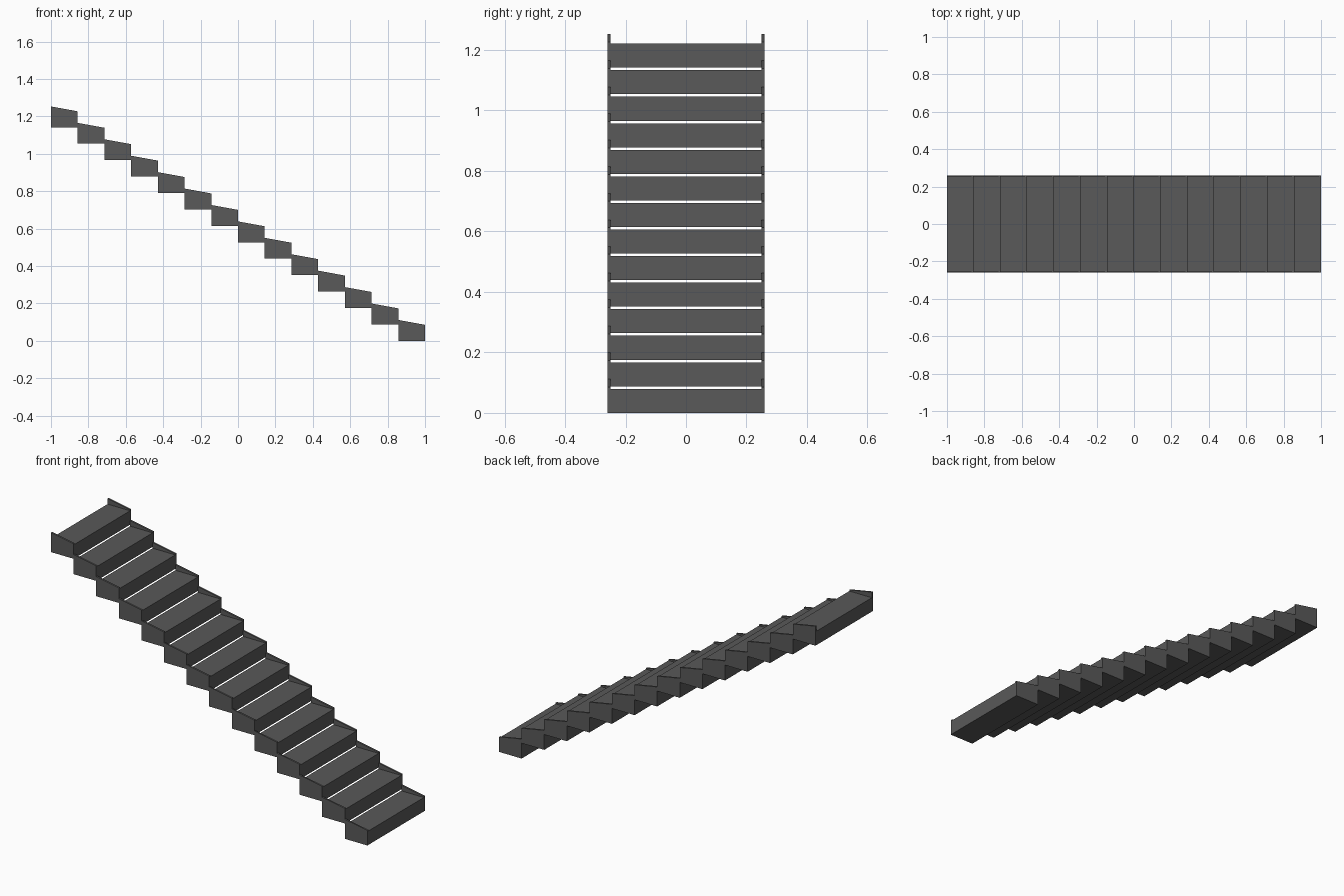
import bpy, bmesh

if "Cube" in bpy.data.objects:
    bpy.data.objects.remove(bpy.data.objects["Cube"])

COUNT = 14
RUN = 2.0 / COUNT
RISE = 0.0878
HALF_W, INNER_W = 0.26, 0.25
TREAD_H, CHEEK_FRONT, CHEEK_BACK = 0.0795, 0.0855, 0.1115


def section(cheek_h):
    """U-shaped cross-section: flat tread between two thin raised cheeks."""
    half = [(HALF_W, 0), (HALF_W, cheek_h), (INNER_W, cheek_h), (INNER_W, TREAD_H)]
    return half + [(-y, z) for y, z in reversed(half)]


def step_mesh():
    """Loft the section from the tall back end to the lower front end."""
    bm = bmesh.new()
    back = [bm.verts.new((0, y, z)) for y, z in section(CHEEK_BACK)]
    front = [bm.verts.new((RUN, y, z)) for y, z in section(CHEEK_FRONT)]
    bm.faces.new(back)
    bm.faces.new(front)
    n = len(back)
    for i in range(n):
        j = (i + 1) % n
        bm.faces.new((back[i], back[j], front[j], front[i]))
    bmesh.ops.recalc_face_normals(bm, faces=bm.faces)
    mesh = bpy.data.meshes.new("step")
    bm.to_mesh(mesh)
    bm.free()
    return mesh


# Dark grey finish
dark = bpy.data.materials.new("dark_grey")
dark.diffuse_color = (0.1, 0.1, 0.1, 1)
dark.use_nodes = True
dark.node_tree.nodes["Principled BSDF"].inputs["Base Color"].default_value = dark.diffuse_color

# Flight of identical steps, descending towards +x
mesh = step_mesh()
mesh.materials.append(dark)
for i in range(COUNT):
    step = bpy.data.objects.new(f"step_{i + 1:02d}", mesh)
    step.location = (1 - (i + 1) * RUN, 0, i * RISE)
    bpy.context.collection.objects.link(step)
